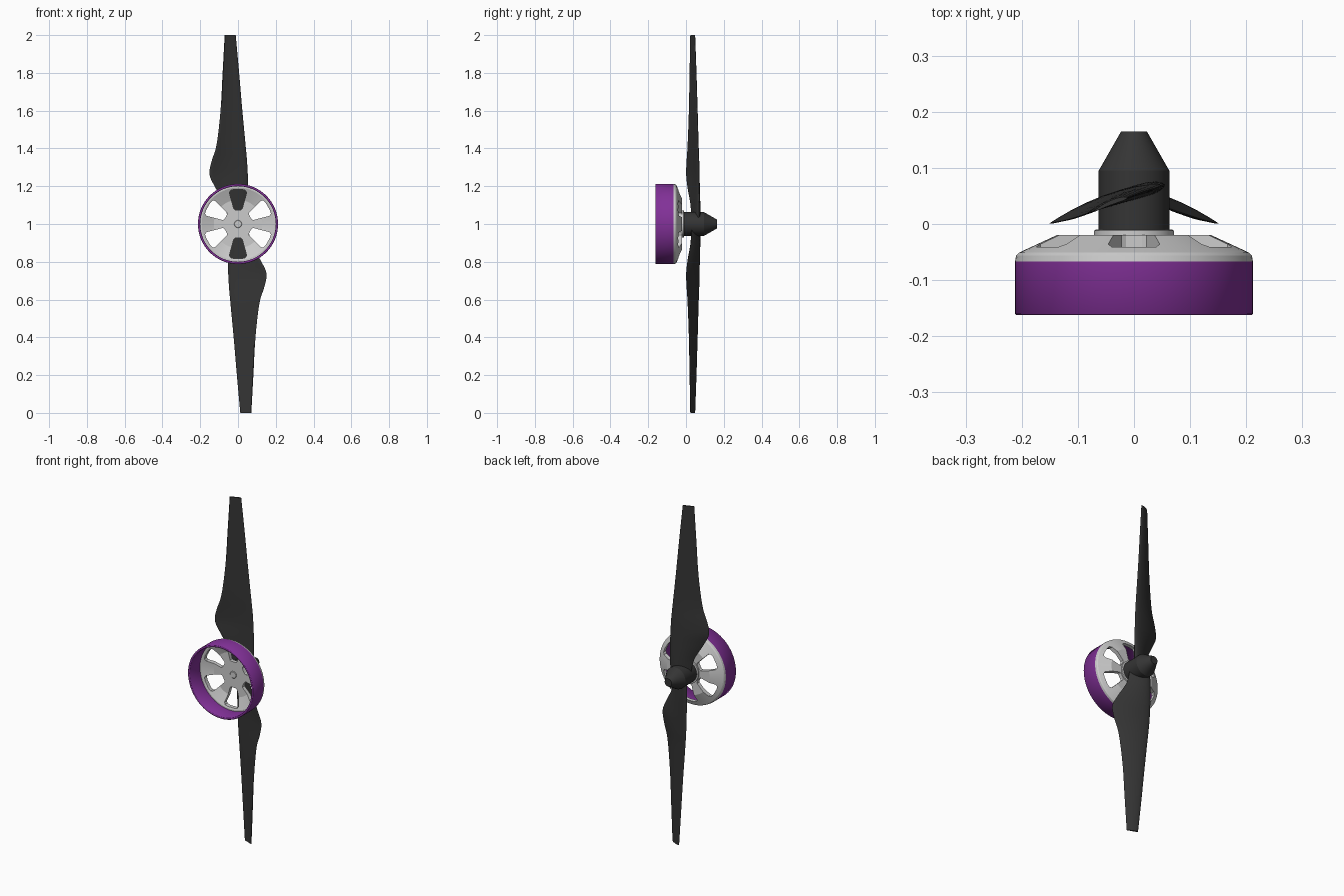
import bpy, bmesh, math
from mathutils import Vector

if "Cube" in bpy.data.objects:
    bpy.data.objects.remove(bpy.data.objects["Cube"])

CENTER = Vector((0, 0, 1))


def material(name, rgb):
    m = bpy.data.materials.new(name)
    m.diffuse_color = (*rgb, 1)
    m.use_nodes = True
    m.node_tree.nodes["Principled BSDF"].inputs["Base Color"].default_value = m.diffuse_color
    return m


BLACK = material("black_plastic", (0.035, 0.035, 0.035))
PURPLE = material("purple_metal", (0.22, 0.03, 0.31))


def finish(name, bm, mat=None, angle=30):
    bmesh.ops.remove_doubles(bm, verts=bm.verts, dist=1e-5)
    bmesh.ops.recalc_face_normals(bm, faces=bm.faces)
    me = bpy.data.meshes.new(name)
    bm.to_mesh(me)
    bm.free()
    ob = bpy.data.objects.new(name, me)
    bpy.context.collection.objects.link(ob)
    ob.location = CENTER
    if mat:
        me.materials.append(mat)
    smooth(ob, angle)
    return ob


def smooth(ob, angle):
    bpy.ops.object.select_all(action='DESELECT')
    ob.select_set(True)
    bpy.context.view_layer.objects.active = ob
    bpy.ops.object.shade_smooth_by_angle(angle=math.radians(angle))


def lathe(name, profile, mat=None, closed=False, n=64, angle=20):
    """Revolve (radius, y) points around the y axis."""
    bm = bmesh.new()
    verts = [bm.verts.new((r, y, 0)) for r, y in profile]
    pairs = list(zip(verts, verts[1:])) + ([(verts[-1], verts[0])] if closed else [])
    edges = [bm.edges.new(p) for p in pairs]
    bmesh.ops.spin(bm, geom=verts + edges, cent=(0, 0, 0), axis=(0, 1, 0),
                   angle=math.tau, steps=n, use_duplicate=False)
    return finish(name, bm, mat, angle)


# Purple motor bell wall, open at the front
lathe("bell_wall", [(0.212, -0.160), (0.212, -0.067), (0.200, -0.067), (0.200, -0.160),
                    (0.202, -0.162), (0.210, -0.162)], PURPLE, closed=True, n=80, angle=50)

# Grey bell cap with sloped shoulder
cap = lathe("bell_cap", [(0, -0.020), (0.138, -0.020), (0.205, -0.051), (0.210, -0.056),
                         (0.212, -0.067), (0.192, -0.067), (0.180, -0.062),
                         (0.128, -0.042), (0, -0.042)], n=80)

# Six rounded window cutters
bm = bmesh.new()
for i in range(6):
    a = math.radians(60 * i)
    outline = [(-0.022, 0.080), (-0.046, 0.166), (-0.040, 0.178), (-0.02, 0.183),
               (0.02, 0.183), (0.040, 0.178), (0.046, 0.166), (0.022, 0.080),
               (0.014, 0.075), (-0.014, 0.075)]
    vs = [bm.verts.new((x * math.cos(a) + z * math.sin(a), -0.1,
                        -x * math.sin(a) + z * math.cos(a))) for x, z in outline]
    face = bm.faces.new(vs)
    ext = bmesh.ops.extrude_face_region(bm, geom=[face])
    bmesh.ops.translate(bm, vec=(0, 0.12, 0),
                        verts=[g for g in ext["geom"] if isinstance(g, bmesh.types.BMVert)])
cutter = finish("window_cutter", bm)
mod = cap.modifiers.new("windows", 'BOOLEAN')
mod.operation = 'DIFFERENCE'
mod.solver = 'EXACT'
mod.object = cutter
smooth(cap, 20)
bpy.ops.object.modifier_apply(modifier="windows")
bpy.data.objects.remove(cutter)
smooth(cap, 25)

# Mounting boss, motor shaft and spinner
lathe("mounting_boss", [(0, -0.022), (0.071, -0.022), (0.071, -0.012), (0.068, -0.010), (0, -0.010)])
lathe("motor_shaft", [(0, -0.046), (0.018, -0.046), (0.020, -0.044), (0.020, -0.03), (0, -0.03)], n=32)
lathe("spinner", [(0, -0.011), (0.063, -0.011), (0.063, 0.095), (0.023, 0.165), (0, 0.165)], BLACK)

# Blade stations: span, trailing x, leading x, trailing y, leading y, thickness
STATIONS = [
    (0.00, -0.050, 0.052, 0.030, 0.068, 0.024),
    (0.10, -0.070, 0.055, 0.024, 0.070, 0.022),
    (0.19, -0.118, 0.054, 0.008, 0.070, 0.018),
    (0.26, -0.150, 0.052, 0.000, 0.069, 0.015),
    (0.33, -0.140, 0.048, 0.002, 0.068, 0.014),
    (0.42, -0.113, 0.040, 0.008, 0.065, 0.012),
    (0.60, -0.092, 0.023, 0.015, 0.060, 0.010),
    (0.80, -0.081, 0.006, 0.019, 0.054, 0.008),
    (1.00, -0.070, -0.012, 0.023, 0.047, 0.006),
]


def spline(points, sub):
    """Catmull-Rom through the stations."""
    P = [Vector(p) for p in points]
    P = [2 * P[0] - P[1]] + P + [2 * P[-1] - P[-2]]
    out = []
    for a, b, c, d in zip(P, P[1:], P[2:], P[3:]):
        for k in range(sub):
            t = k / sub
            out.append(0.5 * (2 * b + (c - a) * t + (2 * a - 5 * b + 4 * c - d) * t * t
                              + (3 * b - a - 3 * c + d) * t ** 3))
    return out + [P[-2]]


def blade(name, flip):
    bm = bmesh.new()
    rings = []
    n = 10
    for span, xt, xl, yt, yl, th in spline(STATIONS, 4):
        lead, trail = Vector((xl, yl)), Vector((xt, yt))
        chord = trail - lead
        normal = Vector((chord.y, -chord.x)).normalized()
        us = [(1 - math.cos(math.pi * i / n)) / 2 for i in range(n + 1)]
        loop = [(u, 1) for u in us] + [(u, -1) for u in us[-2:0:-1]]
        ring = []
        for u, side in loop:
            half = th * 0.5 * 2.6 * (math.sqrt(u) * (1 - u) * 0.95) + 0.0012 * math.sin(math.pi * min(u * 4, 0.5))
            camber = 0.045 * chord.length * 4 * u * (1 - u)
            p = lead + chord * u + normal * (camber + side * half)
            ring.append(bm.verts.new((flip * p.x, p.y, flip * span)))
        rings.append(ring)
    for a, b in zip(rings, rings[1:]):
        for i in range(len(a)):
            j = (i + 1) % len(a)
            bm.faces.new((a[i], a[j], b[j], b[i]))
    bm.faces.new(rings[0])
    bm.faces.new(rings[-1])
    return finish(name, bm, BLACK, 40)


blade("upper_blade", 1)
blade("lower_blade", -1)
